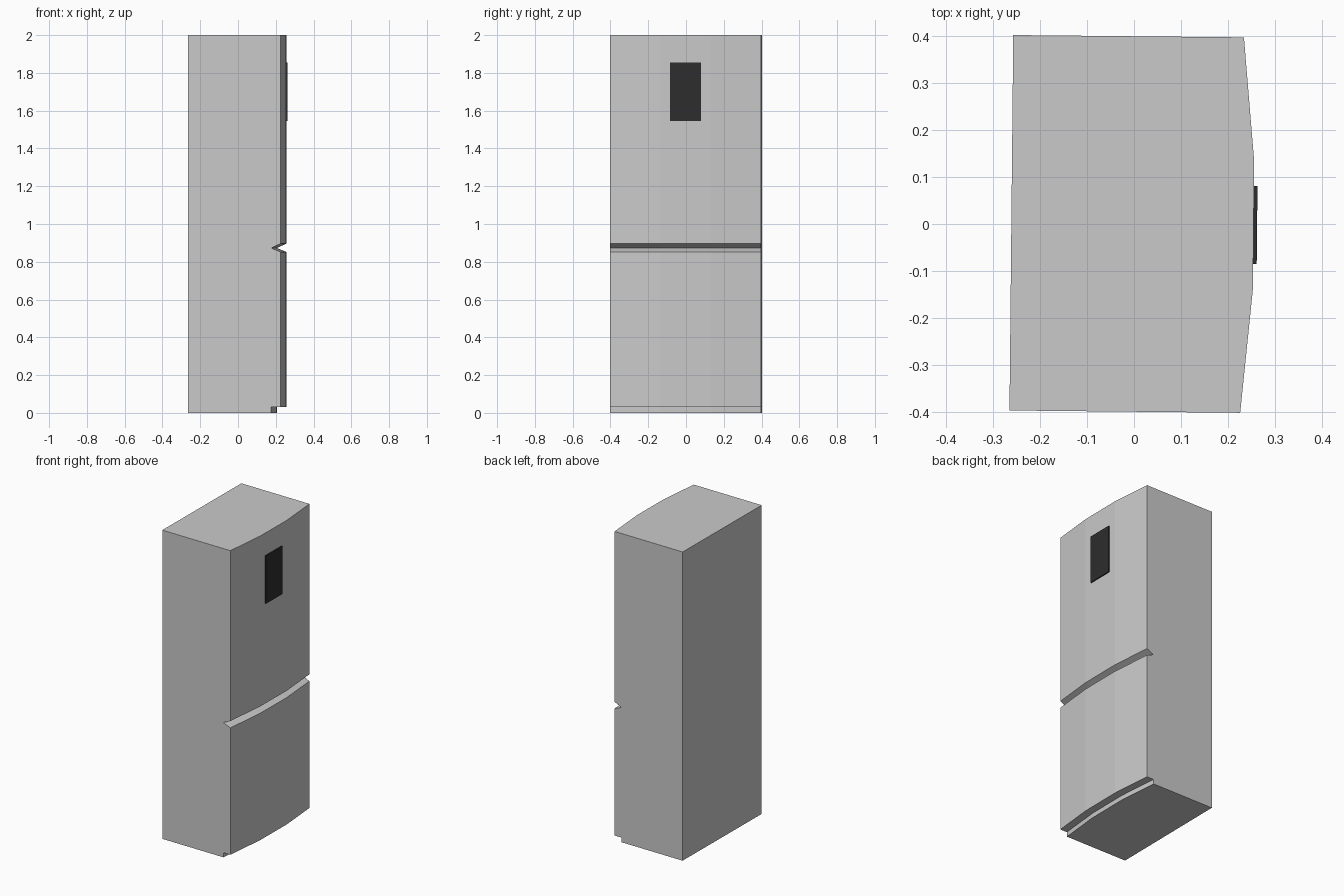
import bpy, bmesh

if "Cube" in bpy.data.objects:
    bpy.data.objects.remove(bpy.data.objects["Cube"])

TILT = -0.01  # slight turn of the whole model about z


def material(name, rgb):
    m = bpy.data.materials.new(name)
    m.diffuse_color = (*rgb, 1)
    m.use_nodes = True
    m.node_tree.nodes["Principled BSDF"].inputs["Base Color"].default_value = m.diffuse_color
    return m


def loft(name, sections, mat):
    """Join equal-length closed sections with quads and cap both ends."""
    bm = bmesh.new()
    rings = [[bm.verts.new(p) for p in s] for s in sections]
    n = len(rings[0])
    for a, b in zip(rings, rings[1:]):
        for i in range(n):
            j = (i + 1) % n
            bm.faces.new((a[i], a[j], b[j], b[i]))
    bm.faces.new(rings[0])
    bm.faces.new(rings[-1])
    bmesh.ops.recalc_face_normals(bm, faces=bm.faces[:])
    me = bpy.data.meshes.new(name)
    bm.to_mesh(me)
    bm.free()
    me.materials.append(mat)
    ob = bpy.data.objects.new(name, me)
    ob.rotation_euler.z = TILT
    bpy.context.collection.objects.link(ob)
    return ob


silver = material("silver grey", (0.59, 0.59, 0.59))
black = material("panel black", (0.026, 0.026, 0.026))

# Cabinet: side profile with recessed plinth and handle groove,
# swept across the width so the door front bows outwards
BACK, GROOVE = -0.261, 0.05


def profile(y, front):
    inner = front - GROOVE
    pts = [(BACK, 0), (inner, 0), (inner, 0.03), (front, 0.03),
           (front, 0.852), (inner, 0.873), (front, 0.896),
           (front, 2), (BACK, 2)]
    return [(x, y, z) for x, z in pts]


stations = [(-0.3995, 0.23), (-0.135, 0.2545), (0.135, 0.2545), (0.3995, 0.23)]
loft("fridge_cabinet", [profile(y, f) for y, f in stations], silver)

# Display panel: thin plate on the upper door
loft("display_panel",
     [[(x, y, z) for y, z in ((-0.083, 1.545), (0.083, 1.545),
                              (0.083, 1.855), (-0.083, 1.855))]
      for x in (0.2535, 0.262)], black)
